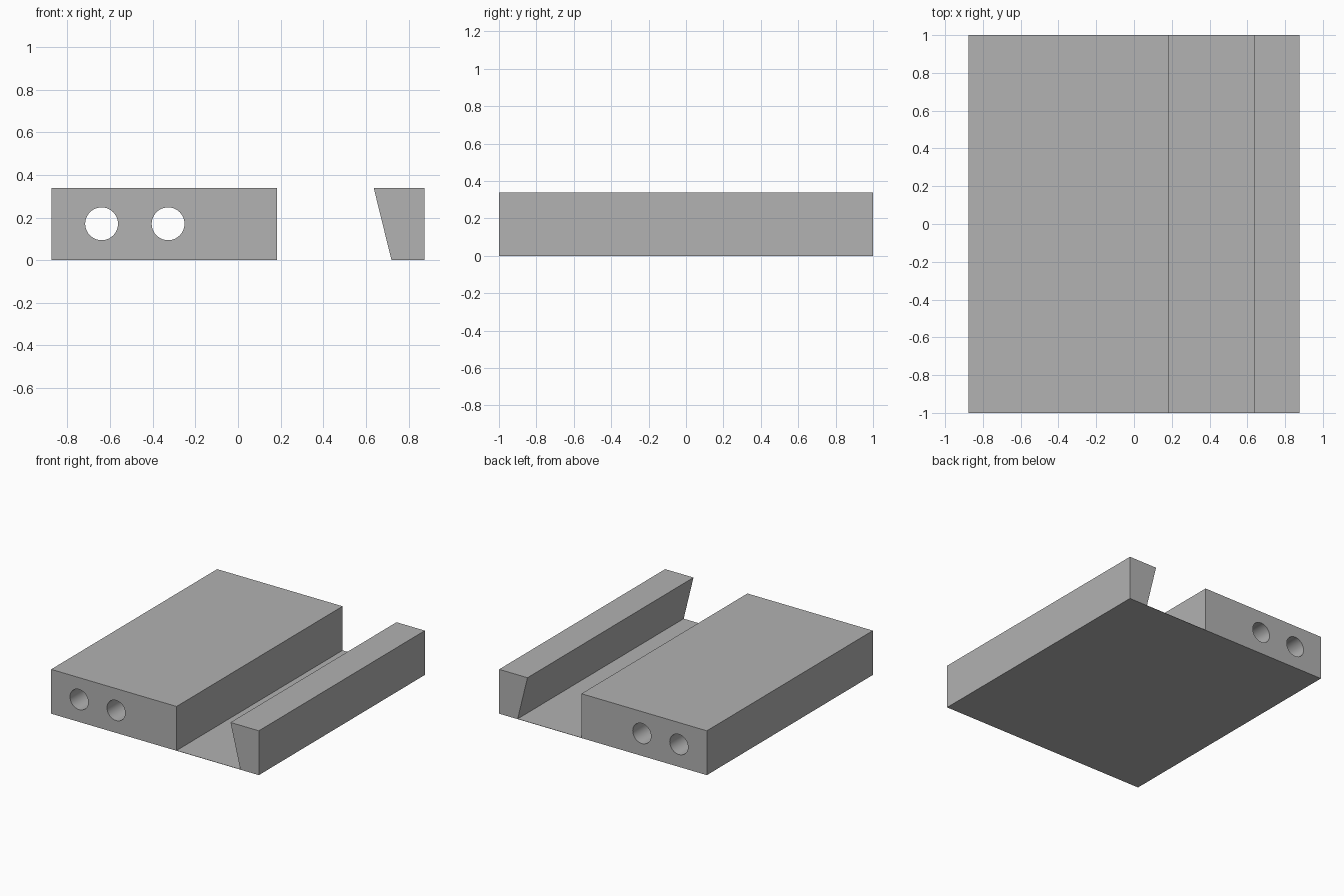
import bpy
import bmesh
from mathutils import Matrix, Vector

cube = bpy.data.objects.get("Cube")
if cube:
    bpy.data.objects.remove(cube, do_unlink=True)

HALF_X, HALF_Y, HEIGHT = 0.876, 1.0, 0.338
SHEET = 0.002          # thickness of the floor sheet
HOLE_R, HOLE_Z = 0.077, 0.171

grey = bpy.data.materials.new("plain grey")
grey.use_nodes = True
colour = (0.445, 0.445, 0.445, 1)
grey.diffuse_color = colour
grey.node_tree.nodes["Principled BSDF"].inputs["Base Color"].default_value = colour


def add_object(name, bm):
    bmesh.ops.recalc_face_normals(bm, faces=bm.faces)
    mesh = bpy.data.meshes.new(name)
    bm.to_mesh(mesh)
    bm.free()
    mesh.materials.append(grey)
    obj = bpy.data.objects.new(name, mesh)
    bpy.context.collection.objects.link(obj)
    return obj


def prism(name, profile):
    """Extrude an x-z profile along the full depth."""
    bm = bmesh.new()
    face = bm.faces.new([bm.verts.new((x, -HALF_Y, z)) for x, z in profile])
    ext = bmesh.ops.extrude_face_region(bm, geom=[face])
    verts = [g for g in ext["geom"] if isinstance(g, bmesh.types.BMVert)]
    bmesh.ops.translate(bm, verts=verts, vec=Vector((0, 2 * HALF_Y, 0)))
    return add_object(name, bm)


def box_profile(x0, x1, z0, z1):
    return [(x0, z0), (x1, z0), (x1, z1), (x0, z1)]


# Thin floor joining the two raised parts
prism("floor_sheet", box_profile(-HALF_X, HALF_X, 0, SHEET))

# Wide block and undercut rail, seated in the floor
seat = SHEET / 2
block = prism("wide_block", box_profile(-HALF_X, 0.182, seat, HEIGHT))
prism("undercut_rail", [(0.72, seat), (HALF_X, seat), (HALF_X, HEIGHT), (0.637, HEIGHT)])

# Two round holes running through the block from front to back
for i, x in enumerate((-0.64, -0.328)):
    bm = bmesh.new()
    bmesh.ops.create_cone(
        bm, cap_ends=True, segments=48, radius1=HOLE_R, radius2=HOLE_R, depth=2.4,
        matrix=Matrix.Translation((x, 0, HOLE_Z)) @ Matrix.Rotation(1.5707963, 4, "X"))
    for f in bm.faces:
        f.smooth = len(f.verts) == 4
    cutter = add_object(f"hole_cutter_{i + 1}", bm)
    cutter.hide_render = True
    cutter.hide_viewport = True
    cut = block.modifiers.new(f"hole_{i + 1}", "BOOLEAN")
    cut.operation = "DIFFERENCE"
    cut.solver = "EXACT"
    cut.object = cutter
